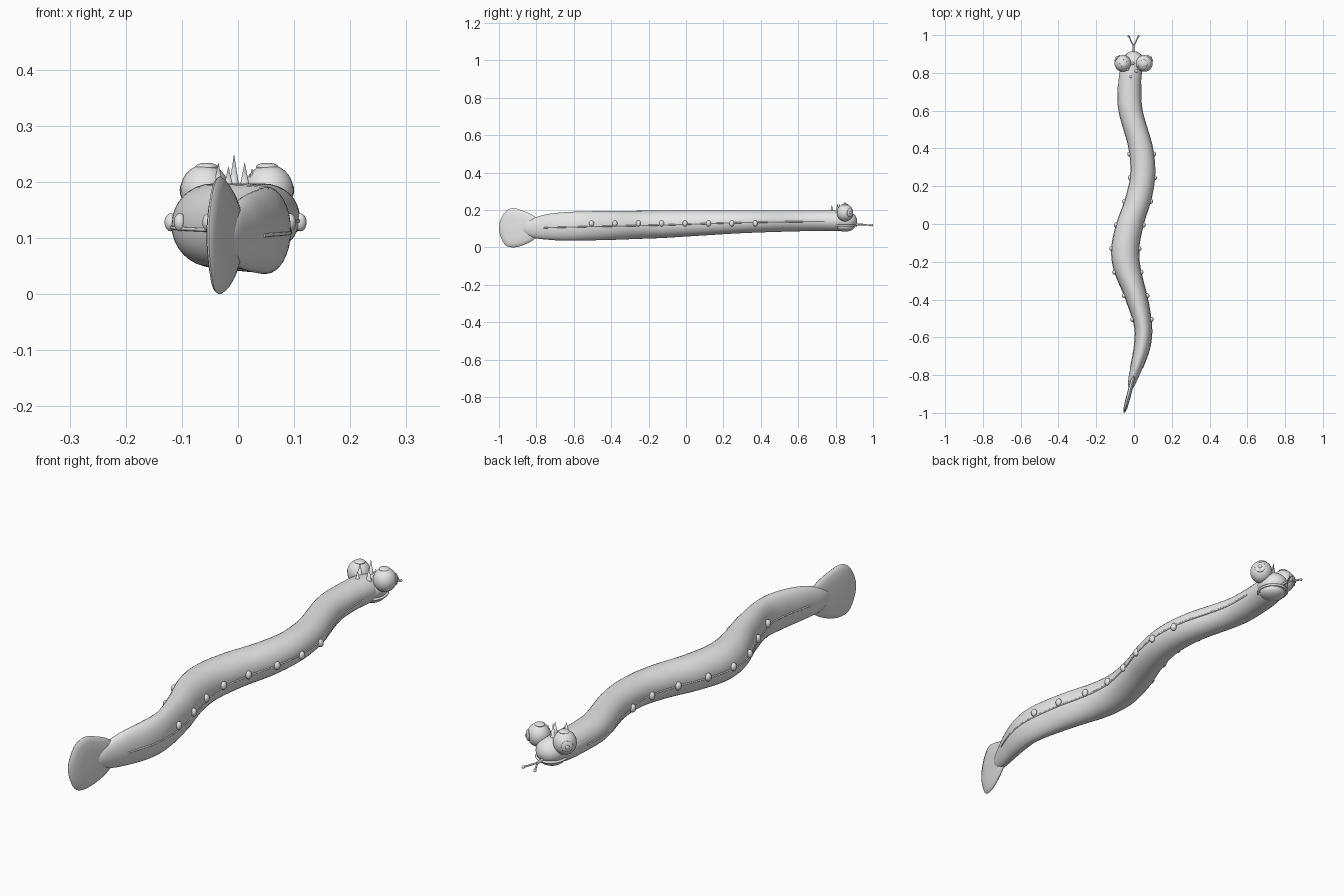
import bpy, bmesh, math
from mathutils import Vector

if "Cube" in bpy.data.objects:
    bpy.data.objects.remove(bpy.data.objects["Cube"])

skin = bpy.data.materials.new("pale_grey")
skin.diffuse_color = (0.8, 0.8, 0.8, 1)
skin.use_nodes = True
skin.node_tree.nodes["Principled BSDF"].inputs["Base Color"].default_value = skin.diffuse_color

# Body stations: y, centre x, half width, bottom z, top z
STATIONS = [
    (-0.88, -0.02, 0.006, 0.09, 0.115), (-0.86, -0.015, 0.016, 0.07, 0.135),
    (-0.82, -0.005, 0.025, 0.052, 0.155), (-0.75, 0.017, 0.034, 0.042, 0.176),
    (-0.65, 0.043, 0.042, 0.036, 0.188), (-0.55, 0.049, 0.045, 0.037, 0.192),
    (-0.4, 0.015, 0.058, 0.04, 0.195), (-0.24, -0.036, 0.07, 0.046, 0.196),
    (-0.13, -0.046, 0.072, 0.05, 0.197), (0.0, -0.021, 0.071, 0.058, 0.197),
    (0.13, 0.022, 0.068, 0.066, 0.197), (0.26, 0.046, 0.064, 0.074, 0.197),
    (0.4, 0.036, 0.063, 0.08, 0.197), (0.6, -0.018, 0.062, 0.086, 0.197),
    (0.72, -0.024, 0.06, 0.088, 0.197), (0.82, -0.015, 0.058, 0.088, 0.196),
    (0.87, -0.006, 0.046, 0.095, 0.185),
]


def station(y):
    """Smoothly interpolated body section at y (cubic Hermite)."""
    s = STATIONS
    i = max(0, min(len(s) - 2, sum(1 for p in s if p[0] <= y) - 1))

    def slope(k, c):
        a, b = s[max(k - 1, 0)], s[min(k + 1, len(s) - 1)]
        return (b[c] - a[c]) / (b[0] - a[0])

    h = s[i + 1][0] - s[i][0]
    t = (y - s[i][0]) / h
    return [(2*t**3 - 3*t*t + 1) * s[i][c] + (t**3 - 2*t*t + t) * h * slope(i, c)
            + (3*t*t - 2*t**3) * s[i+1][c] + (t**3 - t*t) * h * slope(i + 1, c)
            for c in range(1, 5)]


def add_mesh(name, rings, angle=40):
    """Skin closed rings of points and cap both ends."""
    bm = bmesh.new()
    loops = [[bm.verts.new(p) for p in ring] for ring in rings]
    n = len(loops[0])
    for a, b in zip(loops, loops[1:]):
        for k in range(n):
            bm.faces.new((a[k], a[(k + 1) % n], b[(k + 1) % n], b[k]))
    bm.faces.new(loops[0])
    bm.faces.new(loops[-1][::-1])
    bmesh.ops.recalc_face_normals(bm, faces=bm.faces)
    me = bpy.data.meshes.new(name)
    bm.to_mesh(me)
    bm.free()
    ob = bpy.data.objects.new(name, me)
    bpy.context.collection.objects.link(ob)
    return finish(ob, name, angle)


def finish(ob, name, angle=40):
    ob.name = name
    ob.data.materials.append(skin)
    bpy.ops.object.select_all(action='DESELECT')
    ob.select_set(True)
    bpy.context.view_layer.objects.active = ob
    if ob.type == 'MESH':
        bpy.ops.object.shade_smooth_by_angle(angle=math.radians(angle))
    return ob


def ball(name, loc, radii, aim=None):
    bpy.ops.mesh.primitive_uv_sphere_add(segments=24, ring_count=14, location=loc)
    ob = bpy.context.object
    ob.scale = radii
    if aim is not None:
        ob.rotation_euler = Vector(aim).to_track_quat('Z', 'Y').to_euler()
    return finish(ob, name)


def tube(name, points, radius, cyclic=False):
    cu = bpy.data.curves.new(name, 'CURVE')
    cu.dimensions = '3D'
    cu.bevel_depth = radius
    cu.bevel_resolution = 2
    cu.use_fill_caps = True
    sp = cu.splines.new('POLY')
    sp.points.add(len(points) - 1)
    for p, co in zip(sp.points, points):
        p.co = (*co, 1)
    sp.use_cyclic_u = cyclic
    sp.use_smooth = True
    ob = bpy.data.objects.new(name, cu)
    bpy.context.collection.objects.link(ob)
    return finish(ob, name)


# Winding body
rings = []
for j in range(121):
    y = -0.88 + 1.75 * j / 120
    cx, rx, lo, hi = station(y)
    rings.append([(cx + rx * math.cos(a), y, (lo + hi) / 2 + (hi - lo) / 2 * math.sin(a))
                  for a in (2 * math.pi * k / 32 for k in range(32))])
add_mesh("body", rings)

# Tail fin: lens-shaped paddle from a side outline (y, z)
OUTLINE = [(-1, .105), (-.99, .15), (-.965, .192), (-.925, .21), (-.87, .195), (-.81, .165),
           (-.76, .11), (-.81, .045), (-.87, .012), (-.925, 0), (-.965, .012), (-.99, .055)]
fin = []
for side, size in ((-.012, .45), (-.010, .8), (-.004, .97), (0, 1), (.004, .97), (.010, .8), (.012, .45)):
    ring = []
    for k in range(48):
        i, t = k // 4, (k % 4) / 4
        p = [OUTLINE[(i + d) % 12] for d in (-1, 0, 1, 2)]
        y, z = [0.5 * (2*p[1][c] + (p[2][c] - p[0][c]) * t
                       + (2*p[0][c] - 5*p[1][c] + 4*p[2][c] - p[3][c]) * t * t
                       + (3*p[1][c] - p[0][c] - 3*p[2][c] + p[3][c]) * t**3) for c in (0, 1)]
        y, z = -.89 + (y + .89) * size, max(0, .105 + (z - .105) * size)
        ring.append((-.052 + .26 * (y + 1) + side, y, z))
    fin.append(ring)
add_mesh("tail_fin", fin)

# Lateral lines and bead rows on both flanks
for s, side in ((-1, "left"), (1, "right")):
    line = []
    for j in range(91):
        y = -0.76 + 1.5 * j / 90
        cx, rx, lo, hi = station(y)
        line.append((cx + s * (rx - .001), y, (lo + hi) / 2 - .004))
    tube(side + "_lateral_line", line, .0035)
    for j in range(8):
        y = -0.505 + 0.125 * j
        cx, rx, lo, hi = station(y)
        ball(f"{side}_bead_{j}", (cx + s * (rx + .002), y, .128), (.011, .013, .016))

# Head, lower jaw and lip
ball("head", (-.003, .85, .142), (.058, .065, .052))
ball("lower_jaw", (-.003, .85, .112), (.05, .052, .028))
tube("lip", [(-.003 + .055 * math.cos(a), .85 + .06 * math.sin(a), .116)
             for a in (2 * math.pi * k / 40 for k in range(40))], .005, True)

# Eyes with lids, irises and pupils
for s, side in ((-1, "left"), (1, "right")):
    c = Vector((s * .057 - .002, .85, .185))
    ball(side + "_eye", c, (.044, .044, .046))
    ball(side + "_eye_lid", c + Vector((-s * .003, 0, .042)), (.02, .02, .007))
    aim = Vector((s * .72, .68, .0)).normalized()
    ball(side + "_iris", c + aim * .04, (.022, .022, .007), aim)
    ball(side + "_pupil", c + aim * .046, (.008, .008, .005), aim)

# Crown of small horns: x, y, tip z
for j, (x, y, tip) in enumerate([(-.007, .85, .25), (-.035, .82, .235), (.012, .81, .235),
                                 (-.017, .78, .228), (.025, .835, .225)]):
    bpy.ops.mesh.primitive_cone_add(vertices=16, radius1=.011, radius2=0, depth=tip - .18,
                                    location=(x, y, (tip + .18) / 2))
    finish(bpy.context.object, f"horn_{j}")

# Forked tongue with round tips
tube("tongue", [(-.002, .88, .124), (-.002, .945, .122)], .005)
for s, side in ((-1, "left"), (1, "right")):
    tube(side + "_tongue_fork", [(-.002, .94, .122), (s * .013 - .002, .968, .12),
                                 (s * .026 - .002, .995, .118)], .0035)
    ball(side + "_tongue_tip", (s * .026 - .002, .994, .118), (.006, .006, .006))
